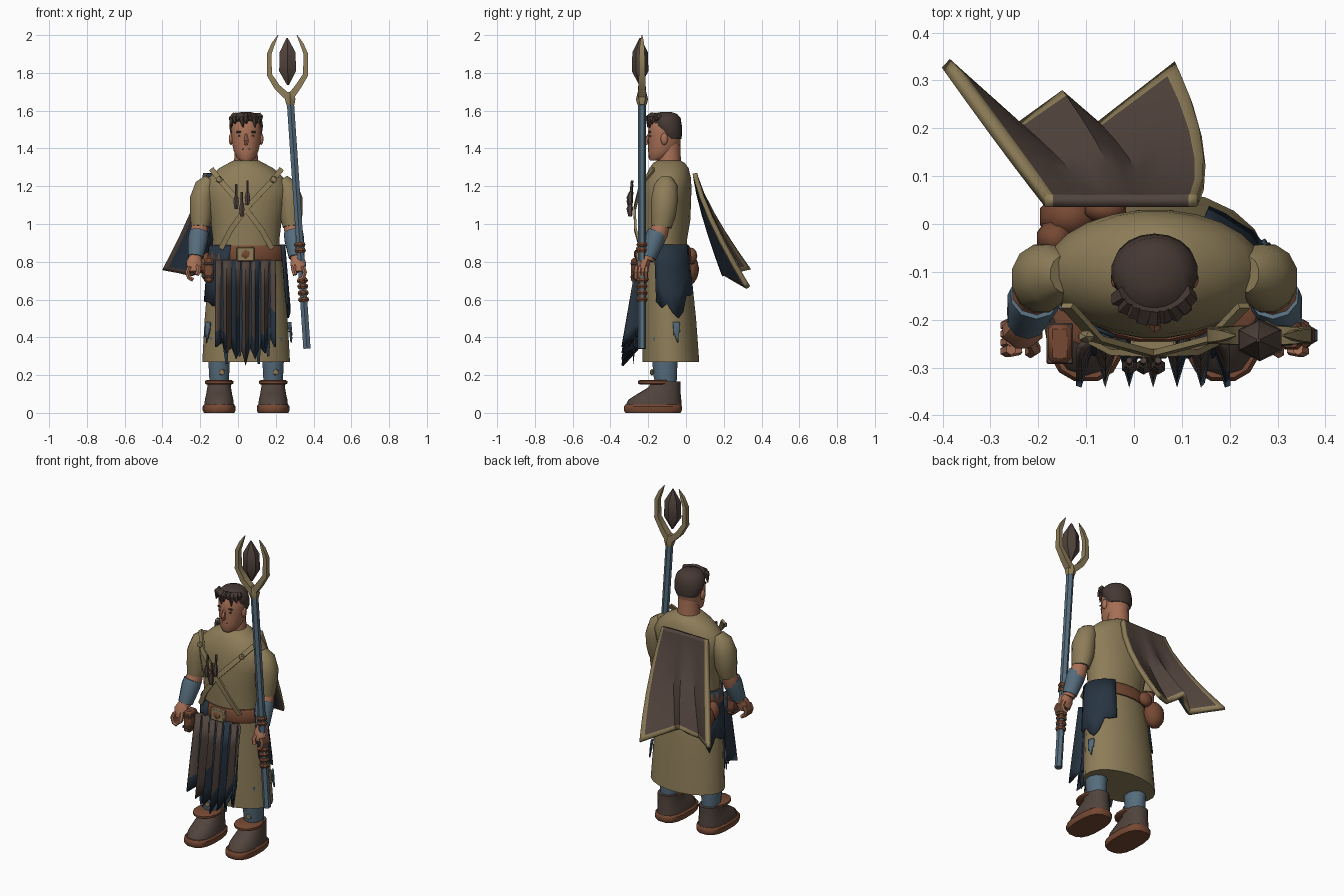
import bpy, bmesh, math, random
from mathutils import Vector

random.seed(4)
old = bpy.data.objects.get("Cube")
if old:
    bpy.data.objects.remove(old)
CX = 0.043  # body's centre line
made = []


def colour(name, hexa):
    m = bpy.data.materials.new(name)
    m.use_nodes = True
    rgb = [(int(hexa[k:k + 2], 16) / 255) ** 2.2 for k in (0, 2, 4)] + [1]
    m.diffuse_color = rgb
    m.node_tree.nodes["Principled BSDF"].inputs["Base Color"].default_value = rgb
    return m


TAN = colour("tan cloth", "8C7C59")
BROWN = colour("dark brown", "52453F")
NAVY = colour("navy cloth", "2B3743")
BLUE = colour("steel blue", "566C7C")
SKIN = colour("skin", "A66F56")
LEATHER = colour("red brown leather", "754A36")
HAIR = colour("hair", "473B36")


def finish(name, bm, mats, closed=True):
    if closed:
        bmesh.ops.recalc_face_normals(bm, faces=bm.faces)
    me = bpy.data.meshes.new(name)
    bm.to_mesh(me)
    bm.free()
    ob = bpy.data.objects.new(name, me)
    bpy.context.collection.objects.link(ob)
    for m in mats:
        me.materials.append(m)
    made.append(ob)
    return ob


def skin_rings(name, rings, mat):
    bm = bmesh.new()
    vs = [[bm.verts.new(p) for p in r] for r in rings]
    n = len(vs[0])
    for a, b in zip(vs, vs[1:]):
        for k in range(n):
            bm.faces.new((a[k], a[(k + 1) % n], b[(k + 1) % n], b[k]))
    bm.faces.new(vs[0])
    bm.faces.new(vs[-1])
    return finish(name, bm, [mat])


def power(v, p):
    return math.copysign(abs(v) ** p, v)


def loft(name, rows, mat, n=16, x=CX, p=1.0):
    """Stack of horizontal ovals; each row is z, rx, ry, centre y."""
    ang = [2 * math.pi * (k + 0.5) / n for k in range(n)]
    return skin_rings(name, [[(x + rx * power(math.cos(a), p), cy + ry * power(math.sin(a), p), z)
                              for a in ang] for z, rx, ry, cy in rows], mat)


def tube(name, pts, radii, mat, n=8, flat=1.0):
    """Swept oval along a path; flat squashes it front to back."""
    pts = [Vector(p) for p in pts]
    rings = []
    for i, c in enumerate(pts):
        t = (pts[min(i + 1, len(pts) - 1)] - pts[max(i - 1, 0)]).normalized()
        u = Vector((0, 1, 0)).cross(t).normalized()
        v = t.cross(u)
        r = radii[i] if isinstance(radii, (list, tuple)) else radii
        rings.append([c + u * r * math.cos(a) + v * r * flat * math.sin(a)
                      for a in (2 * math.pi * (k + 0.5) / n for k in range(n))])
    return skin_rings(name, rings, mat)


def ball(name, c, size, mat, sub=2):
    bm = bmesh.new()
    bmesh.ops.create_icosphere(bm, subdivisions=sub, radius=1)
    for v in bm.verts:
        v.co = Vector(c) + Vector(a * b for a, b in zip(v.co, size))
    return finish(name, bm, [mat])


def box(name, c, size, mat):
    bm = bmesh.new()
    bmesh.ops.create_cube(bm, size=1)
    for v in bm.verts:
        v.co = Vector(c) + Vector(a * b for a, b in zip(v.co, size))
    ob = finish(name, bm, [mat])
    bev = ob.modifiers.new("Bevel", 'BEVEL')
    bev.width = min(size) * 0.2
    return ob


def sheet(name, us, vs, point, mats, pick, thick):
    """Cloth grid with thickness; the back takes the next material slot."""
    bm = bmesh.new()
    g = [[bm.verts.new(point(u, v)) for v in vs] for u in us]
    for i in range(len(us) - 1):
        for j in range(len(vs) - 1):
            f = bm.faces.new((g[i][j], g[i + 1][j], g[i + 1][j + 1], g[i][j + 1]))
            f.material_index = pick(i, j)
    ob = finish(name, bm, mats, False)
    sol = ob.modifiers.new("Solidify", 'SOLIDIFY')
    sol.thickness = thick
    sol.material_offset = 1 if len(mats) > 1 else 0
    return ob


# Tunic and robe skirt
loft("tunic", [(.85, .18, .12, -.115), (.92, .178, .122, -.115), (1.02, .19, .132, -.108),
               (1.12, .215, .133, -.105), (1.19, .23, .13, -.1), (1.245, .2, .122, -.095),
               (1.295, .145, .105, -.09), (1.322, .095, .085, -.09), (1.335, .07, .065, -.09)], TAN, 24)
loft("robe_skirt", [(.27, .235, .152, -.08), (.5, .222, .145, -.09),
                    (.72, .203, .134, -.102), (.88, .183, .122, -.114)], TAN, 20)
loft("belt", [(.805, .203, .137, -.11), (.815, .208, .141, -.11),
              (.875, .2, .137, -.112), (.885, .19, .13, -.113)], LEATHER, 20)
box("belt_buckle", (.04, -.253, .84), (.095, .025, .075), TAN)
ball("buckle_stud", (.04, -.267, .84), (.025, .01, .025), LEATHER, 1)


# Torn navy cloth on both hips, with a frayed blue scrap below
def hip_cloth(name, s, a0, a1, top, low, rough, mat):
    us = [k / 8 for k in range(9)]
    drop = {u: low + rough * random.random() + rough * abs(u - .6) for u in us}

    def point(u, v):
        z = top + (drop[u] - top) * v
        f = (.88 - z) / .61
        a = math.radians(a0 + (a1 - a0) * u)
        return (CX + s * (.2 + .052 * f) * math.cos(a),
                -.114 + .034 * f + (.138 + .032 * f) * math.sin(a), z)
    sheet(name, us, [0, .33, .66, 1], point, [mat], lambda i, j: 0, .008)


for s, side, a0, a1 in ((1, "left", -22, 60), (-1, "right", -65, 45)):
    hip_cloth(side + "_hip_cloth", s, a0, a1, .89, .48, .13, NAVY)
    hip_cloth(side + "_hip_scrap", s, a0 + 30, a0 + 42, .48, .36, .06, BLUE)

# Folded, ragged front apron
cols = [k / 12 for k in range(13)]
hem = {u: .25 + .2 * abs(u - .5) + (.09 * random.random() if k % 2 else 0) for k, u in enumerate(cols)}


def apron_point(u, v):
    k = round(u * 12)
    fold = (.012 + .03 * v) * (1 if k % 2 else -1)
    return (.19 - .3 * u, -.25 - .05 * v + fold, .81 + (hem[u] - .81) * v)


sheet("front_apron", cols, [0, .3, .6, .82, 1], apron_point, [BROWN, NAVY],
      lambda i, j: 1 if i % 5 == 3 or (j == 3 and i % 3) or (i in (0, 7) and j > 1) else 0, .012)
for k, x in enumerate((-.07, 0, .05, .1, .15)):
    tube("apron_under_strip", [(x, -.235, .8), (x, -.265, .45), (x + .01, -.28, .26 + .04 * (k % 3))],
         [.03, .035, .008], NAVY, 4, .3)

# Cape flaring to the back and right, trimmed with tan
hem_u = (0, .3, .48, .64, 1)
hem_p = [Vector(p) for p in ((-.385, .345, .76), (-.24, .215, .73), (-.15, .28, .79),
                             (-.075, .215, .74), (.085, .34, .67))]


def cape_point(u, v):
    k = max(i for i in range(4) if hem_u[i] <= u)
    f = (u - hem_u[k]) / (hem_u[k + 1] - hem_u[k])
    h = hem_p[k].lerp(hem_p[k + 1], f)
    e = v ** 1.3
    x0 = -.185 + .315 * u
    return (x0 + (h.x - x0) * e + .12 * u * v * (1 - v), .06 + (h.y - .06) * e, 1.27 + (h.z - 1.27) * v)


sheet("cape", [0, .05, .18, .3, .39, .48, .56, .64, .8, .95, 1], [0, .03, .2, .4, .6, .8, .96, 1],
      cape_point, [TAN, BROWN, NAVY], lambda i, j: 0 if i in (0, 9) or j == 6 else 1, .025)

# Crossed chest straps with hanging vials
for name, a, b in (("right_chest_strap", -.14, .18), ("left_chest_strap", .23, -.09)):
    tube(name, [(a, -.17, 1.29), (a + (.04 - a) * .35, -.24, 1.21), (.04, -.272, 1.08),
                (b + (.04 - b) * .4, -.268, .97), (b, -.24, .87)], .02, TAN, 4, .45)
for x, z in ((-.01, 1.14), (.02, 1.1), (.05, 1.16)):
    tube("vial_cord", [(x, -.285, z + .07), (x, -.292, z)], .007, BROWN, 6)
    tube("vial", [(x, -.292, z + .01), (x, -.298, z - .02), (x, -.295, z - .06)], [.009, .017, .01], BROWN, 6)
for x in (-.1, .19):
    ball("strap_stud", (x, -.235, 1.235), (.02, .015, .02), TAN, 1)

# Head, with face details
loft("neck", [(1.3, .07, .066, -.09), (1.36, .063, .06, -.088), (1.43, .062, .06, -.09)], SKIN, 14)
loft("head", [(1.335, .03, .03, -.16), (1.35, .05, .053, -.145), (1.385, .066, .075, -.125),
              (1.43, .076, .085, -.115), (1.48, .08, .088, -.113), (1.53, .078, .085, -.112),
              (1.57, .05, .06, -.11)], SKIN, 18)
tube("nose", [(CX, -.195, 1.475), (CX, -.212, 1.44), (CX, -.205, 1.42)], [.007, .014, .012], SKIN, 6)
box("mouth", (CX, -.194, 1.395), (.042, .008, .008), LEATHER)
for s in (-1, 1):
    ball("ear", (CX + s * .08, -.115, 1.45), (.012, .02, .032), SKIN)
    box("eyebrow", (CX + s * .033, -.191, 1.487), (.036, .009, .009), HAIR)
    box("eye", (CX + s * .032, -.19, 1.465), (.022, .008, .01), BROWN)
loft("hair_cap", [(1.45, .07, .05, -.075), (1.475, .084, .063, -.083), (1.52, .091, .078, -.1),
                  (1.56, .083, .08, -.108), (1.583, .06, .06, -.108), (1.593, .025, .028, -.105)], HAIR, 18)
for k in range(9):
    a = math.radians(-150 + 15 * k)
    c, d = math.cos(a), math.sin(a)
    tube("hair_tuft", [(CX + .07 * c, -.115 + .06 * d, 1.575), (CX + .088 * c, -.115 + .085 * d, 1.56),
                       (CX + .095 * c + .008 * (k % 2), -.115 + .09 * d, 1.51 + .02 * (k % 3))],
         [.02, .018, .003], HAIR, 5)

# Arms, legs and boots, repeated on each side
for s, side in ((-1, "right"), (1, "left")):
    def at(dx, y, z):
        return (CX + s * dx, y, z)
    tube(side + "_sleeve", [at(.19, -.105, 1.235), at(.215, -.107, 1.2), at(.235, -.113, 1.13), at(.238, -.12, 1.05),
                            at(.243, -.13, .985)], [.035, .058, .066, .062, .05], TAN, 12, 1.1)
    tube(side + "_forearm", [at(.242, -.125, 1.01), at(.25, -.145, .95), at(.27, -.205, .81)],
         [.043, .05, .035], SKIN, 10)
    tube(side + "_bracer", [at(.25, -.15, .955), at(.255, -.165, .92), at(.267, -.2, .825)],
         [.053, .055, .043], BLUE, 10)
    tube(side + "_hand", [at(.27, -.205, .83), at(.276, -.225, .79), at(.278, -.235, .745)],
         [.03, .045, .035], SKIN, 8, .8)
    for k in range(4):
        y = -.262 + .018 * k
        tube(side + "_finger", [at(.3, y, .775), at(.312, y - .004, .745), at(.302, y - .004, .715),
                                at(.282, y, .705)], .012, SKIN, 6)
    tube(side + "_thumb", [at(.26, -.24, .79), at(.25, -.262, .76), at(.26, -.268, .73)], .013, SKIN, 6)
    x = CX + s * .143
    loft(side + "_leg", [(.13, .05, .055, -.105), (.2, .055, .065, -.11), (.4, .065, .075, -.115)], BLUE, 12, x)
    loft(side + "_boot_sole", [(0, .082, .148, -.175), (.012, .088, .155, -.175),
                               (.035, .088, .155, -.175), (.045, .08, .148, -.175)], LEATHER, 16, x, .75)
    loft(side + "_boot", [(.04, .08, .147, -.172), (.07, .077, .14, -.165), (.1, .07, .115, -.143),
                          (.135, .064, .085, -.115), (.165, .062, .075, -.105)], BROWN, 14, x, .85)
    loft(side + "_ankle_strap", [(.15, .068, .085, -.16), (.156, .077, .094, -.16),
                                 (.168, .077, .094, -.16), (.174, .068, .085, -.16)], LEATHER, 14, x)
    ball(side + "_shin_stud", (x + .015, -.18, .215), (.018, .012, .018), TAN, 1)

# Pouches on the right hip
ball("round_pouch", (-.135, .015, .76), (.065, .055, .085), LEATHER)
ball("small_pouch", (-.165, -.03, .79), (.04, .04, .06), LEATHER)
ball("back_pouch", (-.06, .03, .83), (.045, .03, .045), LEATHER)
box("side_case", (-.155, -.25, .755), (.05, .08, .13), LEATHER)
for z in (.72, .79):
    box("case_band", (-.155, -.25, z), (.056, .086, .014), BROWN)

# Staff with rings, fork and crystal
STAFF_Y = -.233


def shaft(z):
    return (.365 - .088 * (z - .34) / 1.31, STAFF_Y, z)


tube("staff_shaft", [shaft(.34), shaft(1.67)], .022, BLUE, 6)
for z in (.6, .635, .67, .7, .86, .89):
    tube("staff_ring", [shaft(z - .012), shaft(z), shaft(z + .012)], [.026, .032, .026], LEATHER, 8)
tube("fork_collar", [shaft(1.63), shaft(1.66), shaft(1.7)], [.024, .032, .022], TAN, 6)
for s in (-1, 1):
    tube("fork_prong", [(.272, STAFF_Y, 1.665), (.262 + s * .055, STAFF_Y, 1.725), (.262 + s * .096, STAFF_Y, 1.79),
                        (.262 + s * .097, STAFF_Y, 1.9), (.262 + s * .075, STAFF_Y, 1.955),
                        (.262 + s * .05, STAFF_Y, 2.0)], [.026, .023, .02, .017, .013, .002], TAN, 4, 1.2)
tube("staff_crystal", [(.265, -.243, 1.735), (.263, -.243, 1.81), (.262, -.243, 1.91), (.26, -.243, 1.985)],
     [.006, .052, .048, .004], BROWN, 6, .85)

# Smooth shading with sharp edges kept
bpy.ops.object.select_all(action='DESELECT')
for ob in made:
    ob.select_set(True)
bpy.context.view_layer.objects.active = made[0]
bpy.ops.object.shade_smooth_by_angle(angle=math.radians(38))
